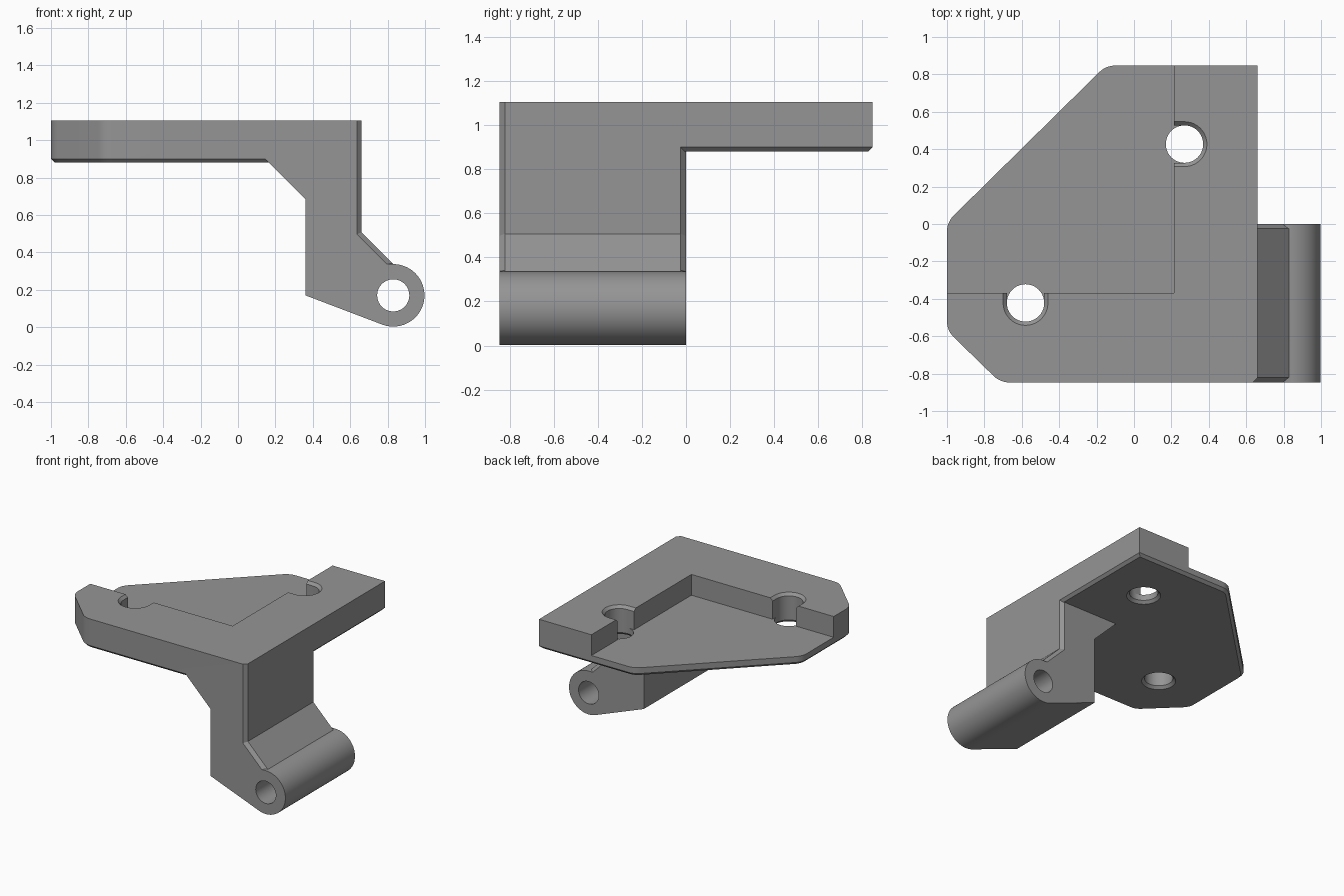
import bpy, bmesh, math
from mathutils import Vector

if "Cube" in bpy.data.objects:
    bpy.data.objects.remove(bpy.data.objects["Cube"])

grey = bpy.data.materials.new("grey plastic")
grey.diffuse_color = (0.30, 0.30, 0.30, 1)
grey.use_nodes = True
grey.node_tree.nodes["Principled BSDF"].inputs["Base Color"].default_value = grey.diffuse_color


def loft(name, rings):
    """Closed solid skinned through rings with equal point counts."""
    bm = bmesh.new()
    loops = [[bm.verts.new(p) for p in r] for r in rings]
    n = len(loops[0])
    for a, b in zip(loops, loops[1:]):
        for i in range(n):
            j = (i + 1) % n
            bm.faces.new((a[i], a[j], b[j], b[i]))
    bm.faces.new(loops[0][::-1])
    bm.faces.new(loops[-1])
    bmesh.ops.recalc_face_normals(bm, faces=bm.faces)
    me = bpy.data.meshes.new(name)
    bm.to_mesh(me)
    bm.free()
    me.materials.append(grey)
    ob = bpy.data.objects.new(name, me)
    bpy.context.collection.objects.link(ob)
    return ob


def combine(ob, other, op):
    m = ob.modifiers.new(op, 'BOOLEAN')
    m.operation, m.object, m.solver = op, other, 'EXACT'
    bpy.context.view_layer.objects.active = ob
    bpy.ops.object.modifier_apply(modifier=m.name)
    bpy.data.objects.remove(other)


def fillet(prev, p, nxt, r, steps=6):
    """Round corner p of a polygon with an arc of radius r."""
    p = Vector(p)
    u, v = (Vector(prev) - p).normalized(), (Vector(nxt) - p).normalized()
    half = u.angle(v) / 2
    c = p + (u + v).normalized() * r / math.sin(half)
    t = r / math.tan(half)
    a, b = p + u * t - c, p + v * t - c
    return [c + a.lerp(b, k / steps).normalized() * r for k in range(steps + 1)]


def inset(pts, d):
    """Shrink a counter-clockwise polygon by d."""
    out = []
    for i, p in enumerate(pts):
        e1 = (p - pts[i - 1]).normalized()
        e2 = (pts[(i + 1) % len(pts)] - p).normalized()
        n1, n2 = Vector((-e1.y, e1.x)), Vector((-e2.y, e2.x))
        out.append(p + (n1 + n2) * d / (1 + n1.dot(n2)))
    return out


Y = 0.847      # half depth
TOP, LOW, BOTTOM = 1.105, 0.90, 0.88
FLOOR = 0.945  # recess floor
C = 0.025      # edge chamfer

# Plate with clipped, rounded corners and a chamfered lower rim
corners = [(0.66, Y), (-0.15, Y), (-1, 0.01), (-1, -0.57), (-0.715, -Y), (0.635, -Y), (0.66, -Y + C)]
outline = []
for i, p in enumerate(corners):
    if 1 <= i <= 4:
        outline += fillet(corners[i - 1], p, corners[i + 1], 0.12)
    else:
        outline.append(Vector(p))
plate = loft("bracket", [[(p.x, p.y, z) for p in o] for o, z in
             ((inset(outline, LOW - BOTTOM), BOTTOM), (outline, LOW), (outline, TOP))])

# Leg with gusset and round hinge barrel, chamfered on both outer ends
CX, CZ, R = 0.83, 0.17, 0.167
end = -math.pi + math.acos(R / (CX - 0.36))
arc = [(CX + R * math.cos(a), CZ + R * math.sin(a))
       for a in (math.pi / 2 + (end - math.pi / 2) * k / 40 for k in range(41))]
rest = arc + [(0.36, 0.17), (0.36, 0.685), (0.125, 0.92)]
full = [(0.66, 0.92), (0.66, 0.507), (0.826, 0.341)] + rest
slim = [(0.635, 0.92), (0.635, 0.497), (0.795, 0.337)] + rest
leg = loft("leg", [[(x, y, z) for x, z in prof] for prof, y in
           ((slim, -Y), (full, -Y + C), (full, -C), (slim, 0))])
combine(plate, leg, 'UNION')

# Hinge pin hole
pin = [(CX + 0.086 * math.cos(k * math.tau / 40), CZ + 0.086 * math.sin(k * math.tau / 40)) for k in range(40)]
combine(plate, loft("pin_cutter", [[(x, y, z) for x, z in pin] for y in (-1, 0.2)]), 'DIFFERENCE')

# Recess in the upper back left
box = [(-1.5, -0.37), (0.213, -0.37), (0.213, 1.5), (-1.5, 1.5)]
combine(plate, loft("recess_cutter", [[(x, y, z) for x, y in box] for z in (FLOOR, 1.5)]), 'DIFFERENCE')


def slot(cx, cy, face, r, z, stretch):
    """Circle, stretched toward the recess (direction angle face)."""
    pts = []
    for side, s in ((0, stretch), (math.pi, 0)):
        for k in range(21):
            if stretch == 0 and k == 20:
                continue
            a = face + side - math.pi / 2 + k * math.pi / 20
            pts.append((cx + r * math.cos(a) + s * math.cos(face),
                        cy + r * math.sin(a) + s * math.sin(face), z))
    return pts


# Screw holes: countersunk both ends, open to the recess above its floor
for cx, cy, face in ((0.27, 0.427, math.pi), (-0.58, -0.422, math.pi / 2)):
    lower = [slot(cx, cy, face, r, z, 0) for r, z in ((0.14, BOTTOM - 0.02), (0.1, LOW), (0.1, 1.0))]
    upper = [slot(cx, cy, face, r, z, 0.12) for r, z in ((0.1, FLOOR), (0.1, TOP - 0.02), (0.14, TOP + 0.02))]
    combine(plate, loft("hole_cutter", lower), 'DIFFERENCE')
    combine(plate, loft("slot_cutter", upper), 'DIFFERENCE')

plate.select_set(True)
bpy.context.view_layer.objects.active = plate
bpy.ops.object.shade_smooth_by_angle(angle=math.radians(25))
